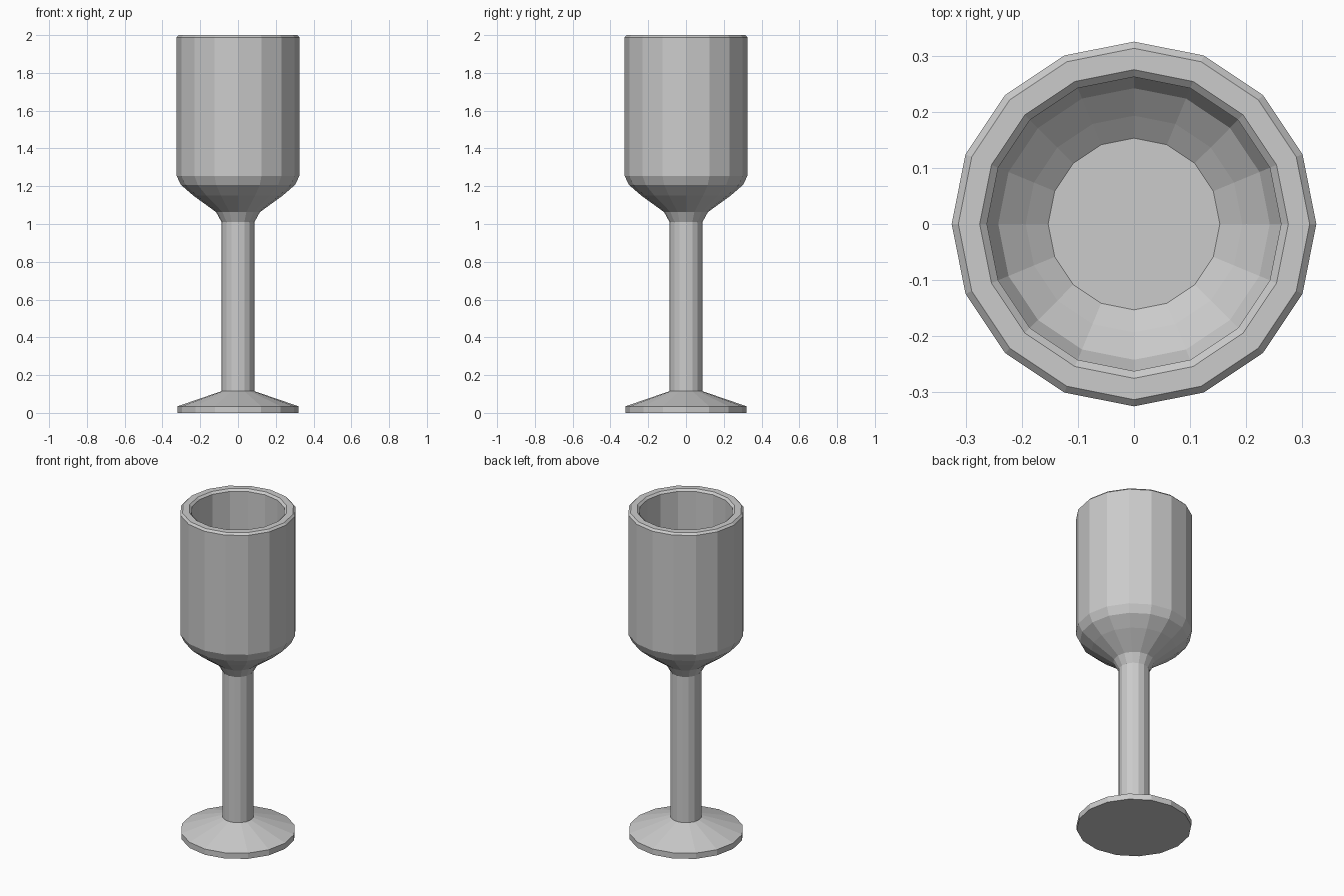
import bpy, bmesh
from math import cos, sin, tau

if "Cube" in bpy.data.objects:
    bpy.data.objects.remove(bpy.data.objects["Cube"])

SIDES = 16

# Goblet outline (radius, height): foot, stem, outer bowl, rim, inner bowl
foot = [(0.32, 0.0), (0.32, 0.035), (0.087, 0.115)]
stem = [(0.087, 1.01), (0.116, 1.063)]
outer_bowl = [(0.236, 1.15), (0.302, 1.207), (0.325, 1.255), (0.325, 1.988)]
rim = [(0.313, 2.0), (0.275, 2.0), (0.262, 1.988)]
inner_bowl = [(0.262, 1.27), (0.242, 1.23), (0.193, 1.188), (0.153, 1.158)]


def lathe(name, profile):
    """Spin a profile around z and cap both ends."""
    bm = bmesh.new()
    rings = [[bm.verts.new((r * cos(tau * i / SIDES), r * sin(tau * i / SIDES), z))
              for i in range(SIDES)] for r, z in profile]
    for low, high in zip(rings, rings[1:]):
        for i in range(SIDES):
            j = (i + 1) % SIDES
            bm.faces.new((low[i], low[j], high[j], high[i]))
    bm.faces.new(rings[0][::-1])
    bm.faces.new(rings[-1])
    mesh = bpy.data.meshes.new(name)
    bm.to_mesh(mesh)
    bm.free()
    obj = bpy.data.objects.new(name, mesh)
    bpy.context.collection.objects.link(obj)
    return obj


lathe("goblet", foot + stem + outer_bowl + rim + inner_bowl)
